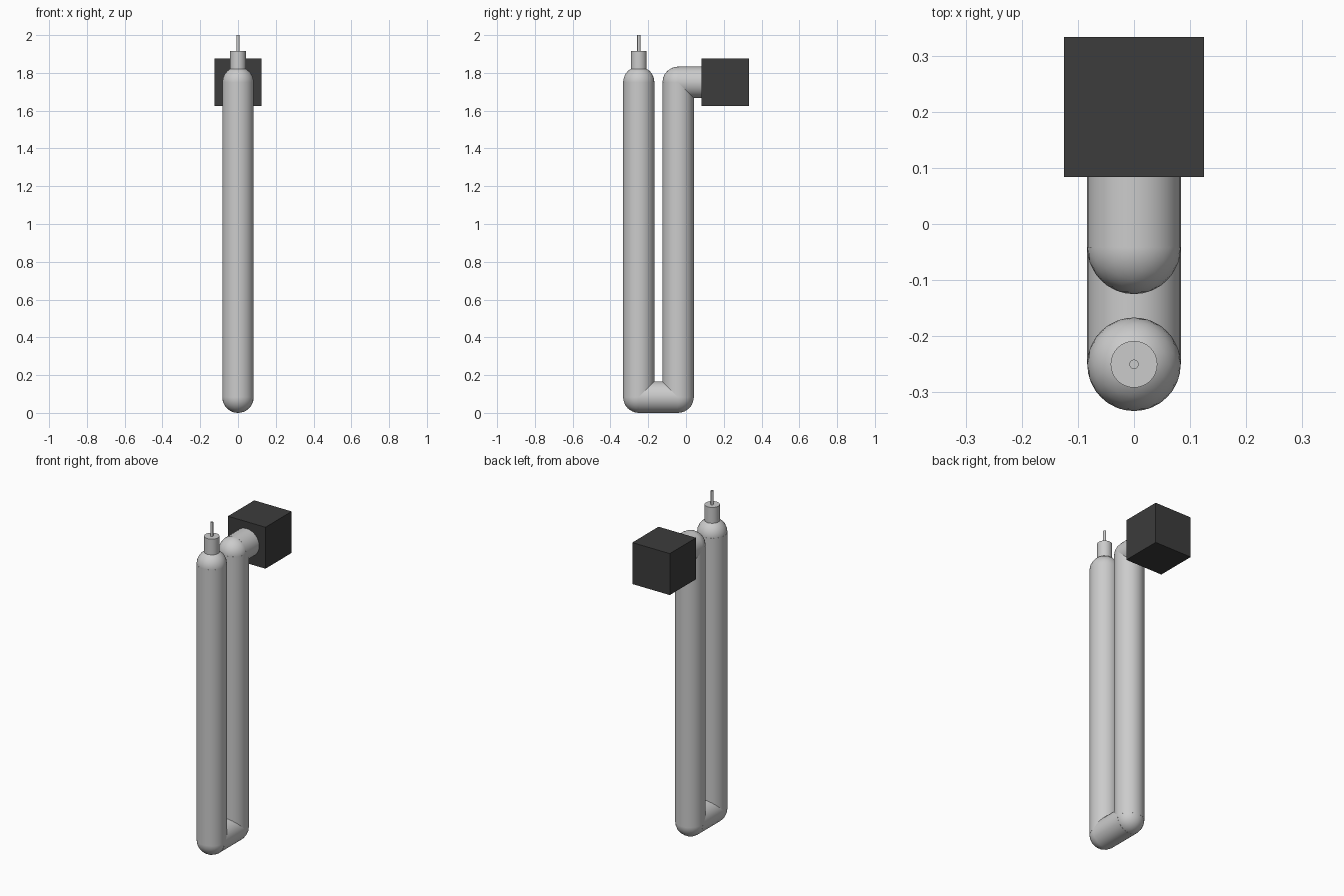
import bpy, math
from mathutils import Vector

if "Cube" in bpy.data.objects:
    bpy.data.objects.remove(bpy.data.objects["Cube"])

R = 1 / 12                      # tube radius, the unit of all proportions
FRONT_Y, BACK_Y, BOX_Y = -0.25, -0.5 * R, 2.5 * R
LOW, HIGH = R, 1.75


def material(name, value):
    m = bpy.data.materials.new(name)
    m.diffuse_color = (value, value, value, 1)
    m.use_nodes = True
    m.node_tree.nodes["Principled BSDF"].inputs["Base Color"].default_value = m.diffuse_color
    return m


light_grey = material("light_grey", 0.60)
charcoal = material("charcoal", 0.045)


def finish(name, mat, smooth=True):
    ob = bpy.context.object
    ob.name = name
    ob.data.materials.append(mat)
    if smooth:
        bpy.ops.object.shade_smooth_by_angle(angle=math.radians(35))
    return ob


def tube(name, a, b, radius):
    """Cylinder between two (y, z) points on the centre plane."""
    a, b = Vector((0, *a)), Vector((0, *b))
    d = b - a
    bpy.ops.mesh.primitive_cylinder_add(
        vertices=32, radius=radius, depth=d.length, location=(a + b) / 2,
        rotation=d.to_track_quat('Z', 'Y').to_euler())
    finish(name, light_grey)


def joint(name, y, z):
    bpy.ops.mesh.primitive_ico_sphere_add(subdivisions=3, radius=R, location=(0, y, z))
    finish(name, light_grey)


# Ball joints at every bend
joint("front_top_joint", FRONT_Y, HIGH)
joint("front_bottom_joint", FRONT_Y, LOW)
joint("back_bottom_joint", BACK_Y, LOW)
joint("back_top_joint", BACK_Y, HIGH)

# Arm links
tube("front_link", (FRONT_Y, LOW), (FRONT_Y, HIGH), R)
tube("bottom_link", (FRONT_Y, LOW), (BACK_Y, LOW), R)
tube("back_link", (BACK_Y, LOW), (BACK_Y, HIGH), R)
tube("mount_link", (BACK_Y, HIGH), (BOX_Y, HIGH), R)

# Tool head
tube("tool_neck", (FRONT_Y, HIGH), (FRONT_Y, HIGH + 2 * R), R / 2)
tube("tool_pin", (FRONT_Y, HIGH + 2 * R), (FRONT_Y, HIGH + 3 * R), R / 10)

# Mounting block
bpy.ops.mesh.primitive_cube_add(size=3 * R, location=(0, BOX_Y, HIGH))
finish("mounting_block", charcoal, smooth=False)
